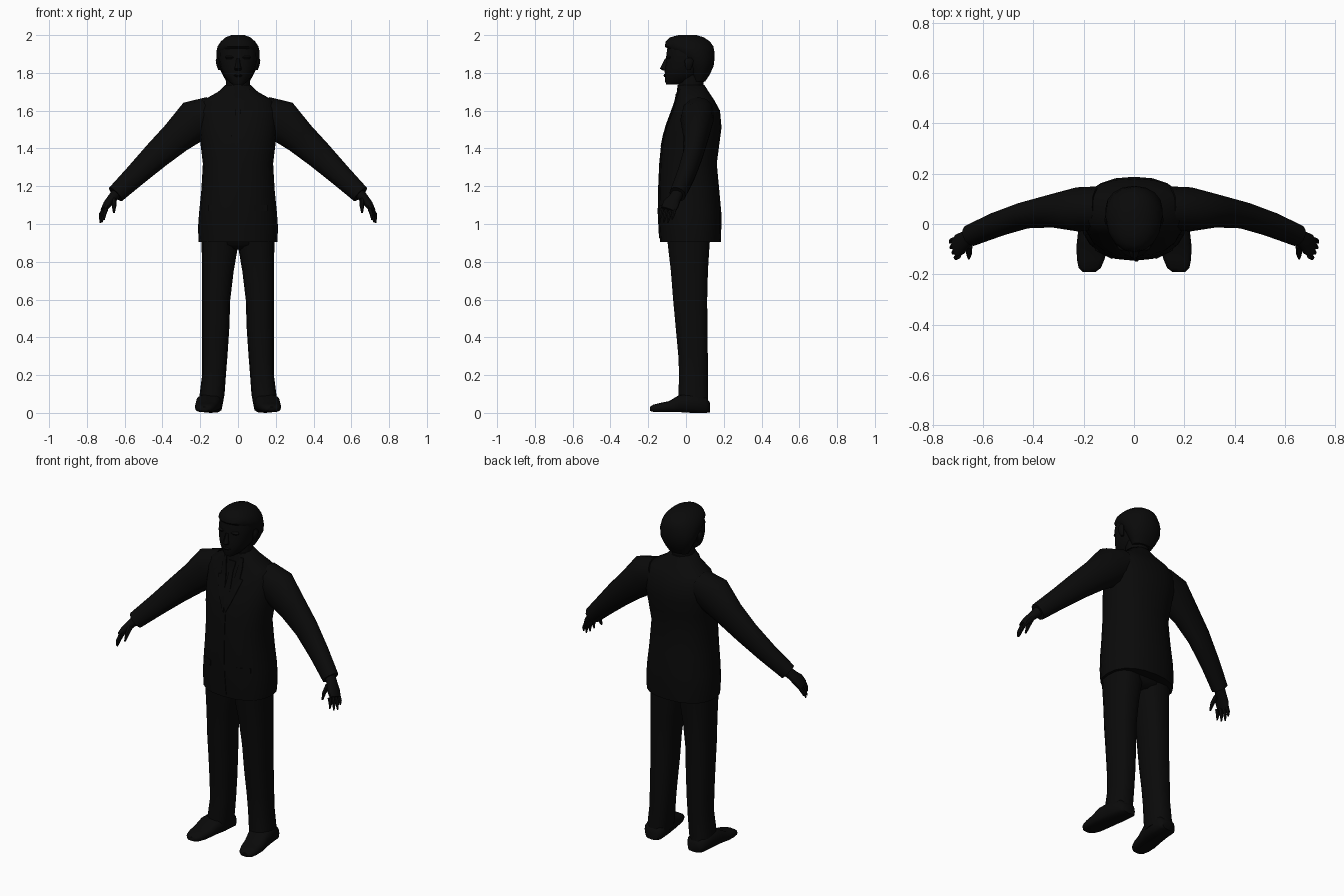
import bpy, bmesh, math
from mathutils import Vector

black = bpy.data.materials.new("near black")
black.diffuse_color = (0.003, 0.003, 0.003, 1)


def finish(name, bm, mirror=False, angle=50):
    bmesh.ops.recalc_face_normals(bm, faces=bm.faces)
    mesh = bpy.data.meshes.new(name)
    bm.to_mesh(mesh)
    bm.free()
    mesh.materials.append(black)
    ob = bpy.data.objects.new(name, mesh)
    bpy.context.collection.objects.link(ob)
    if mirror:
        ob.modifiers.new("mirror", 'MIRROR').use_mirror_merge = False
    bpy.context.view_layer.objects.active = ob
    ob.select_set(True)
    bpy.ops.object.shade_smooth_by_angle(angle=math.radians(angle))
    ob.select_set(False)
    return ob


def loft(name, rings, n=14, power=2.2, mirror=False):
    """Skin rings of (centre, half axis u, half axis v) and cap both ends."""
    bm = bmesh.new()
    loops = []
    for c, u, v in rings:
        loop = []
        for i in range(n):
            a = 2 * math.pi * i / n
            s, t = math.cos(a), math.sin(a)
            s = math.copysign(abs(s) ** (2 / power), s)
            t = math.copysign(abs(t) ** (2 / power), t)
            loop.append(bm.verts.new(Vector(c) + Vector(u) * s + Vector(v) * t))
        loops.append(loop)
    for a, b in zip(loops, loops[1:]):
        for i in range(n):
            j = (i + 1) % n
            bm.faces.new((a[i], a[j], b[j], b[i]))
    bm.faces.new(loops[0])
    bm.faces.new(loops[-1])
    return finish(name, bm, mirror)


def upright(rows):
    """Rows of (z, x middle, half width, y front, y back) to rings."""
    return [((x, (f + b) / 2, z), (w, 0, 0), (0, (b - f) / 2, 0)) for z, x, w, f, b in rows]


def limb(points):
    """Rows of (x, y, z, half height, half depth), rings square to the path."""
    ps = [Vector(p[:3]) for p in points]
    rings = []
    for i, p in enumerate(points):
        d = (ps[min(i + 1, len(ps) - 1)] - ps[max(i - 1, 0)]).normalized()
        u = d.cross(Vector((0, 1, 0))).normalized()
        rings.append((ps[i], u * p[3], d.cross(u) * p[4]))
    return rings


# Jacket body
JACKET = [(0.905, 0, .208, -.138, .184), (0.98, 0, .212, -.142, .187),
          (1.06, 0, .206, -.146, .187), (1.18, 0, .194, -.144, .176),
          (1.32, 0, .186, -.138, .163), (1.42, 0, .198, -.128, .176),
          (1.51, 0, .208, -.108, .188), (1.60, 0, .212, -.072, .180),
          (1.655, 0, .185, -.055, .150), (1.70, 0, .105, -.048, .120),
          (1.735, 0, .068, -.045, .098)]
loft("jacket", upright(JACKET), 20, 2.3)

# Sleeves, swinging down and forward from the shoulders
loft("sleeve", limb([(.13, .065, 1.595, .085, .085), (.225, .058, 1.55, .112, .088),
                     (.33, .052, 1.455, .087, .066), (.43, .036, 1.365, .074, .054),
                     (.54, .000, 1.26, .060, .050), (.648, -.045, 1.157, .049, .044)]),
     12, 2.1, True)

# Hands: palm, four fingers and a thumb
loft("palm", limb([(.64, -.042, 1.165, .030, .030), (.668, -.060, 1.135, .024, .034),
                   (.692, -.080, 1.105, .022, .044), (.712, -.094, 1.075, .015, .040)]),
     10, 2.2, True)
for k, (y, drop, out) in enumerate([(-.060, .055, .024), (-.082, .075, .025),
                                    (-.104, .072, .020), (-.126, .058, .012)]):
    root = Vector((.709 - .004 * k, y, 1.080))
    tip = root + Vector((out, -.014, -drop))
    mid = root.lerp(tip, .55) + Vector((.005, 0, 0))
    loft("finger", limb([(*root, .011, .011), (*mid, .010, .010), (*tip, .004, .004)]),
         6, 2, True)
loft("thumb", limb([(.658, -.085, 1.128, .015, .017), (.656, -.118, 1.095, .012, .013),
                    (.657, -.137, 1.060, .005, .006)]), 6, 2, True)

# Trousers
loft("trouser_leg", upright([(.045, .143, .062, -.045, .120), (.10, .137, .066, -.042, .117),
                             (.20, .127, .063, -.038, .117), (.30, .123, .067, -.042, .117),
                             (.45, .118, .072, -.056, .115), (.60, .116, .075, -.070, .114),
                             (.75, .107, .084, -.082, .118), (.86, .098, .094, -.095, .125),
                             (.95, .096, .096, -.105, .130)]), 14, 2.5, True)
loft("trouser_seat", upright([(.865, 0, .06, -.05, .09), (.89, 0, .16, -.095, .125),
                              (.95, 0, .185, -.11, .14)]), 14, 2.4)


# Shoes, skinned from heel to toe
def across(rows):
    """Rows of (y, x middle, half width, z bottom, z top)."""
    return [((x, y, (b + t) / 2), (w, 0, 0), (0, 0, (t - b) / 2)) for y, x, w, b, t in rows]


loft("shoe", across([(.126, .140, .040, .003, .055), (.105, .142, .060, .0, .085),
                     (.03, .148, .064, .0, .105), (-.035, .157, .066, .004, .095),
                     (-.09, .167, .062, .005, .062), (-.14, .172, .055, .004, .052),
                     (-.175, .176, .044, .006, .043), (-.19, .178, .026, .010, .032)]),
     12, 3.2, True)

# Neck, face and hair
loft("neck", upright([(1.66, 0, .070, -.035, .09), (1.72, 0, .062, -.038, .09),
                      (1.80, 0, .066, -.045, .10)]), 12, 2)
loft("face", upright([(1.738, 0, .028, -.104, -.045), (1.752, 0, .048, -.110, .02),
                      (1.785, 0, .075, -.112, .07), (1.82, 0, .090, -.113, .10),
                      (1.86, 0, .099, -.106, .11), (1.90, 0, .102, -.104, .11),
                      (1.95, 0, .095, -.095, .11)]), 16, 2.2)
loft("hair", upright([(1.755, 0, .062, .035, .102), (1.79, 0, .082, .022, .125),
                      (1.835, 0, .104, .000, .146), (1.88, 0, .114, -.035, .152),
                      (1.915, 0, .114, -.085, .150), (1.94, 0, .108, -.112, .145),
                      (1.965, 0, .092, -.108, .128), (1.988, 0, .066, -.085, .095),
                      (2.0, 0, .034, -.040, .055)]), 16, 2.1)
loft("nose", upright([(1.812, 0, .016, -.122, -.09), (1.822, 0, .019, -.138, -.09),
                      (1.840, 0, .013, -.129, -.09), (1.875, 0, .009, -.112, -.09)]), 8, 2)
loft("lips", upright([(1.778, 0, .012, -.116, -.09), (1.786, 0, .026, -.119, -.09),
                      (1.794, 0, .012, -.116, -.09)]), 8, 2)
loft("brow", upright([(1.874, .042, .020, -.102, -.07), (1.882, .042, .026, -.107, -.07),
                      (1.890, .042, .020, -.100, -.07)]), 8, 2, True)
loft("ear", upright([(1.815, .096, .008, .005, .025), (1.84, .103, .011, -.005, .035),
                     (1.865, .107, .011, -.008, .040), (1.88, .106, .007, .005, .030)]),
     8, 2, True)


# Flat cloth details laid on the chest
def chest(x, z):
    for a, b in zip(JACKET, JACKET[1:]):
        if a[0] <= z <= b[0]:
            t = (z - a[0]) / (b[0] - a[0])
            w, f, k = (a[i] + (b[i] - a[i]) * t for i in (2, 3, 4))
            r = (1 - min(abs(x) / w, 1) ** 2.3) ** (1 / 2.3)
            return (f + k) / 2 - (k - f) / 2 * r
    return 0


def cloth(name, rows, lift, mirror):
    """Strip from rows of (z, x inner, x outer), raised a little off the jacket."""
    bm = bmesh.new()
    pairs = [[bm.verts.new((x, chest(x, z) - lift, z)) for x in (a, b)] for z, a, b in rows]
    for p, q in zip(pairs, pairs[1:]):
        bm.faces.new((p[0], p[1], q[1], q[0]))
    solid = bmesh.ops.extrude_face_region(bm, geom=bm.faces[:])
    for v in solid["geom"]:
        if isinstance(v, bmesh.types.BMVert):
            v.co.y += lift
    finish(name, bm, mirror, 30)


cloth("lapel", [(1.41, .001, .008), (1.47, .008, .036), (1.54, .018, .062),
                (1.60, .028, .080), (1.605, .029, .062), (1.66, .038, .066),
                (1.715, .046, .060)], .006, True)
cloth("tie", [(1.43, -.006, .006), (1.52, -.019, .019), (1.64, -.012, .012),
              (1.66, -.018, .018), (1.69, -.022, .022)], .005, False)
cloth("jacket_front_edge", [(.925, .012, .02), (1.06, .006, .014), (1.18, .003, .011),
                            (1.32, .001, .009), (1.41, .001, .009)], .004, False)
cloth("pocket_flap", [(1.07, .085, .155), (1.10, .085, .155)], .005, True)
